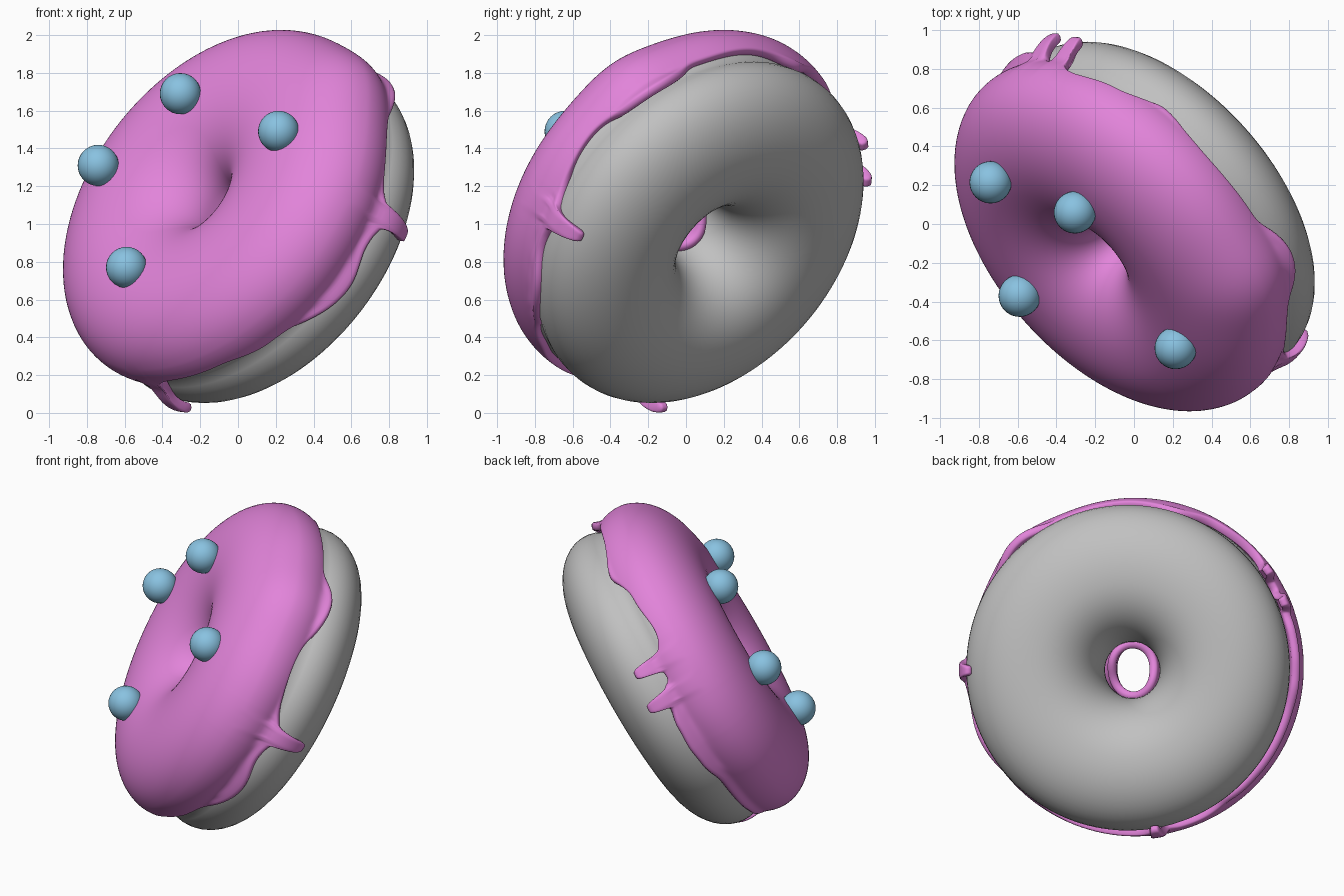
import bpy, math
from mathutils import Vector

if "Cube" in bpy.data.objects:
    bpy.data.objects.remove(bpy.data.objects["Cube"])

# Tilted frame: axis points out of the iced face
AXIS = Vector((-0.645, -0.575, 0.50)).normalized()
E1 = AXIS.cross(Vector((0, 0, 1))).normalized()
E2 = E1.cross(AXIS)
CENTRE = Vector((0.012, 0.0, 1.01))
RING = 0.6


def material(name, rgb):
    m = bpy.data.materials.new(name)
    m.diffuse_color = (*rgb, 1)
    m.use_nodes = True
    m.node_tree.nodes["Principled BSDF"].inputs["Base Color"].default_value = m.diffuse_color
    return m


def place(phi, rho, k):
    return CENTRE + (E1 * math.cos(phi) + E2 * math.sin(phi)) * rho + AXIS * k


def grid_object(name, rings, closed, mat):
    """Skin a list of equal-length rings (around the ring) into a mesh."""
    n, m = len(rings), len(rings[0])
    verts = [p for r in rings for p in r]
    faces = []
    for i in range(n):
        for j in range(m if closed else m - 1):
            a, b, c = i, (i + 1) % n, (j + 1) % m
            faces.append((a * m + j, a * m + c, b * m + c, b * m + j))
    mesh = bpy.data.meshes.new(name)
    mesh.from_pydata(verts, [], faces)
    # make the faces look outwards
    score = 0
    for p in mesh.polygons:
        d = p.center - CENTRE
        flat = d - AXIS * d.dot(AXIS)
        score += p.normal.dot(p.center - CENTRE - flat.normalized() * RING)
    if score < 0:
        mesh.flip_normals()
    for p in mesh.polygons:
        p.use_smooth = True
    mesh.materials.append(mat)
    ob = bpy.data.objects.new(name, mesh)
    bpy.context.scene.collection.objects.link(ob)
    return ob


def ell(k, k0, h, r):
    return r * math.sqrt(max(0.0, 1 - ((k - k0) / h) ** 2))


LOW, HIGH = -0.43, 0.42


def dough_out(k):
    """Outer half-width of the dough at height k: two bulges with a waist."""
    return max(ell(k, -0.13, 0.30, 0.41), ell(k, 0.12, 0.30, 0.40))


def smooth_table(table, deg):
    """Cosine interpolation of a periodic (angle, value) table."""
    deg %= 360
    pts = table + [(table[0][0] + 360, table[0][1])]
    for (a, u), (b, v) in zip(pts, pts[1:]):
        if a <= deg <= b:
            t = (1 - math.cos(math.pi * (deg - a) / (b - a))) / 2
            return u + (v - u) * t
    return table[0][1]


grey = material("dough_grey", (0.53, 0.53, 0.53))
pink = material("icing_pink", (0.76, 0.23, 0.70))
blue = material("sprinkle_blue", (0.25, 0.54, 0.75))

# Dough ring
N = 28
MID, HALF = (LOW + HIGH) / 2, (HIGH - LOW) / 2
rings = []
for i in range(128):
    phi = 2 * math.pi * i / 128
    lean = -0.01 * math.cos(phi) + 0.015 * math.sin(phi)
    row = []
    for j in range(N):                   # outer side, bottom to top
        k = MID - HALF * math.cos(math.pi * j / N)
        row.append(place(phi, RING + dough_out(k) * (1 + lean / 0.4), k))
    for j in range(N):                   # inner side, top to bottom
        a = math.pi * j / N
        row.append(place(phi, RING - 0.425 * math.sin(a) ** 0.9, MID + HALF * math.cos(a)))
    rings.append(row)
dough = grid_object("dough", rings, True, grey)

# Icing: wavy edge with four drips (angle, width, tip height)
EDGE = [(0, -.10), (9, -.09), (18, -.03), (26, .03), (40, .085), (56, .05),
        (70, -.02), (90, .015), (110, 0), (126, -.07), (150, .015), (168, -.015),
        (186, -.05), (200, -.095), (228, .015), (245, .085), (268, .09),
        (288, .03), (310, -.04), (325, -.05), (340, -.05), (352, -.09)]
DRIPS = [(19.5, 2.7, -.20), (31.5, 2.7, -.16), (176, 2.9, -.30), (275.5, 2.7, -.27)]


def off(deg, c):
    return (deg - c + 180) % 360 - 180


angles = []
deg = 0.0
while deg < 360:                         # finer steps around the drips
    angles.append(deg)
    near = min(abs(off(deg, d[0])) for d in DRIPS)
    deg += 0.5 if near < 7.5 else 2.0

rings = []
for deg in angles:
    phi = math.radians(deg)
    edge = smooth_table(EDGE, deg)
    bulge = 0.0
    for c, w, tip in DRIPS:
        d = abs(off(deg, c))
        s = 1 / (1 + (d / w) ** 6)
        flare = 0.25 * math.exp(-(d / 5.5) ** 2)
        edge += (tip - edge) * max(s, flare)
        bulge = max(bulge, s)
    bump = 0.04 * math.exp(-(off(deg, 129) / 13) ** 2)
    wob = 0.01 + 0.005 * math.cos(phi) + 0.017 * math.sin(phi) + bump
    h = 0.34 + 0.005 * math.sin(phi)
    row = []
    M, top0 = 10, 0.20
    for j in range(M):                   # skirt from edge upwards
        t = j / M
        k = edge + (top0 - edge) * t
        low = RING + dough_out(k) + 0.04
        high = RING + ell(k, 0.12, h, 0.44)
        row.append(place(phi, max(low, high) + wob + 0.018 * bulge * (1 - t), k))
    start = math.asin((top0 - 0.12) / h)
    P = 22
    for j in range(P + 1):               # over the top and into the hole
        a = start + (math.pi - start) * j / P
        c = math.cos(a)
        r = 0.44 + wob if c > 0 else 0.46 + 0.03 * math.cos(phi) ** 2
        row.append(place(phi, RING + r * c, 0.12 + h * math.sin(a)))
    inner = 0.03 * math.sin(2 * phi)
    for j in (1, 2, 3):                  # inner lip
        row.append(place(phi, RING - r - 0.003 * j, 0.12 + (inner - 0.12) * j / 3))
    rings.append(row)
icing = grid_object("icing", rings, False, pink)
sol = icing.modifiers.new("thickness", 'SOLIDIFY')
sol.thickness = 0.055
sol.offset = -1
sub = icing.modifiers.new("soften", 'SUBSURF')
sub.levels = sub.render_levels = 1

# Ball sprinkles
for i, pos in enumerate([(-.305, .06, 1.69), (.215, -.64, 1.49),
                         (-.74, .215, 1.31), (-.59, -.37, .77)]):
    bpy.ops.mesh.primitive_uv_sphere_add(segments=32, ring_count=16, radius=0.109, location=pos)
    ball = bpy.context.object
    ball.name = f"sprinkle_{i + 1}"
    ball.data.materials.append(blue)
    bpy.ops.object.shade_smooth()
